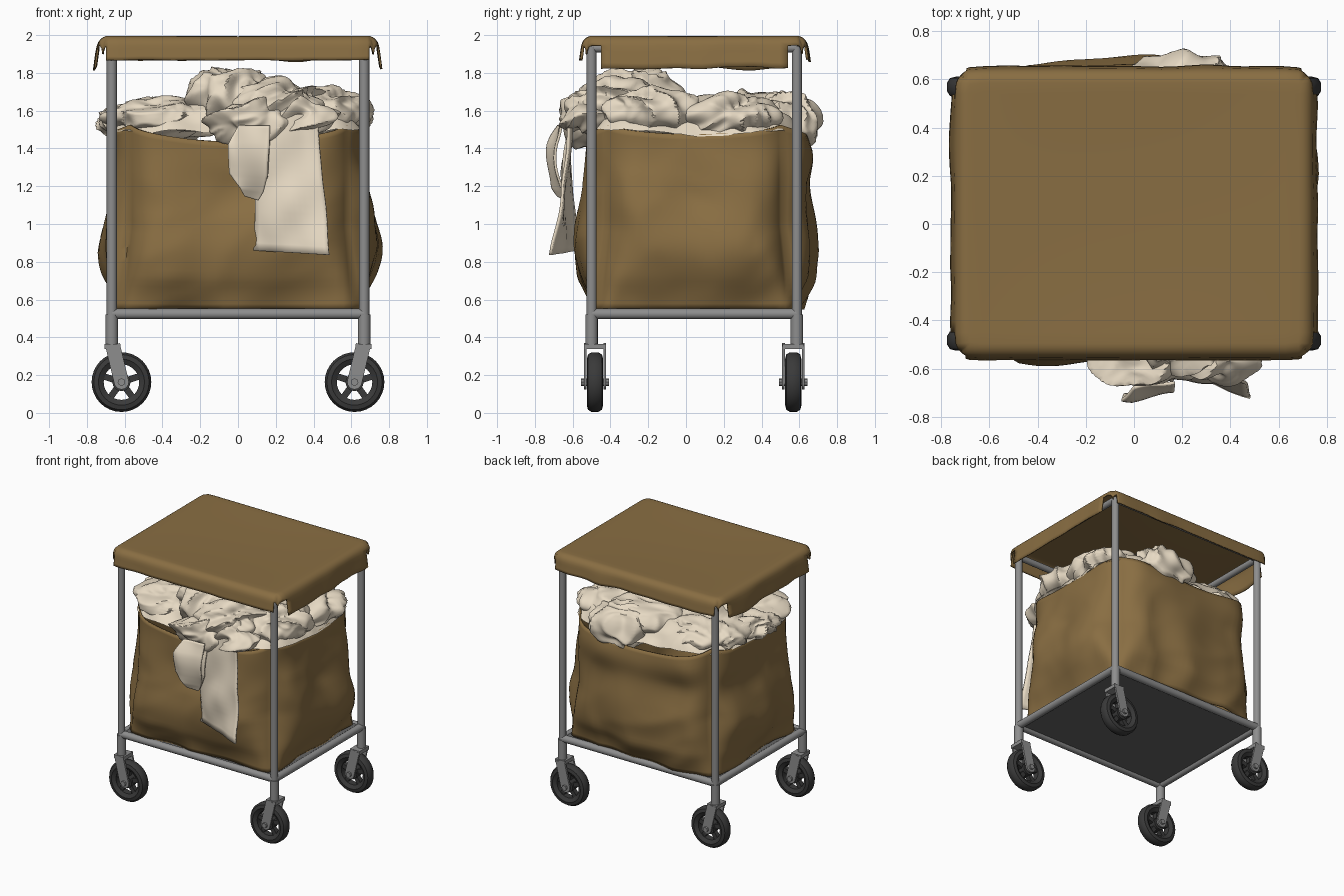
import bpy, bmesh, math, random
from mathutils import Vector, Matrix, noise

if "Cube" in bpy.data.objects:
    bpy.data.objects.remove(bpy.data.objects["Cube"])

random.seed(4)
PX, PY0, PY1 = 0.668, -0.50, 0.587     # post positions
CY = 0.045                             # middle of the cart in y


def material(name, col):
    m = bpy.data.materials.new(name)
    m.diffuse_color = (*col, 1)
    m.use_nodes = True
    m.node_tree.nodes["Principled BSDF"].inputs["Base Color"].default_value = m.diffuse_color
    return m


CANVAS = material("brown_canvas", (0.25, 0.155, 0.055))
CLOTH = material("cream_cloth", (0.80, 0.70, 0.55))
METAL = material("grey_metal", (0.27, 0.27, 0.27))
RUBBER = material("black_rubber", (0.042, 0.042, 0.042))
BOARD = material("dark_board", (0.13, 0.13, 0.13))


def finish(name, bm, mat, angle=40, thick=0):
    me = bpy.data.meshes.new(name)
    bmesh.ops.recalc_face_normals(bm, faces=bm.faces)
    bm.to_mesh(me)
    bm.free()
    ob = bpy.data.objects.new(name, me)
    bpy.context.collection.objects.link(ob)
    me.materials.append(mat)
    bpy.ops.object.select_all(action='DESELECT')
    ob.select_set(True)
    bpy.context.view_layer.objects.active = ob
    bpy.ops.object.shade_smooth_by_angle(angle=math.radians(angle))
    if thick:
        s = ob.modifiers.new("thickness", 'SOLIDIFY')
        s.thickness, s.offset = thick, 0
    return ob


def tube(bm, a, b, r, seg=16):
    a, b = Vector(a), Vector(b)
    d = b - a
    m = Matrix.Translation((a + b) / 2) @ d.to_track_quat('Z', 'Y').to_matrix().to_4x4()
    bmesh.ops.create_cone(bm, cap_ends=True, segments=seg, radius1=r, radius2=r,
                          depth=d.length, matrix=m)


def bar(bm, a, b, wide, deep):
    # flat bar lying in an xz plane, deep along y
    a, b = Vector(a), Vector(b)
    d = (b - a).normalized()
    y = Vector((0, 1, 0))
    m = Matrix((d.cross(y), y, d)).transposed().to_4x4()
    size = Matrix.Diagonal((wide, deep, (b - a).length, 1))
    bmesh.ops.create_cube(bm, size=1, matrix=Matrix.Translation((a + b) / 2) @ m @ size)


def grid(bm, nu, nv, fn, keep=lambda i, j: True, loop=False):
    rows = [[bm.verts.new(fn(i, j)) for i in range(nu)] for j in range(nv)]
    for j in range(nv - 1):
        for i in range(nu if loop else nu - 1):
            if keep(i, j):
                k = (i + 1) % nu
                bm.faces.new((rows[j][i], rows[j][k], rows[j + 1][k], rows[j + 1][i]))
    bmesh.ops.delete(bm, geom=[v for v in bm.verts if not v.link_faces], context='VERTS')


def lathe_y(bm, c, profile, seg=32):
    # closed ring profile of (radius, y) turned about the y axis
    n = len(profile)

    def fn(i, j):
        r, y = profile[j % n]
        a = 2 * math.pi * i / seg
        return (c[0] + r * math.cos(a), c[1] + y, c[2] + r * math.sin(a))
    grid(bm, seg, n + 1, fn, loop=True)
    bmesh.ops.remove_doubles(bm, verts=bm.verts, dist=1e-5)


def round_corner(x, y, ix, iy):
    # pull a square corner outside the inner box ix, iy onto a circle
    dx, dy = max(0, abs(x) - ix), max(0, abs(y) - iy)
    if dx == 0 or dy == 0:
        return x, y
    k = max(dx, dy) / math.hypot(dx, dy)
    return math.copysign(ix + dx * k, x), math.copysign(iy + dy * k, y)


def folds(p, freq, seed):
    # crumpled cloth: warped, long sharp-creased folds
    p = Vector(p) * freq + Vector((seed * 7.3, seed * 3.1, seed * 5.7))
    p = p + 0.8 * noise.noise_vector(p * 0.5)
    a = 0.5 - 2 * abs(noise.noise(Vector((p.x * 1.1, p.y * 0.35, p.z * 0.9))))
    b = 0.5 - 2 * abs(noise.noise(Vector((p.x * 0.8, p.y * 1.9, p.z * 1.5)) + Vector((9, 2, 4))))
    return a + 0.4 * b


# frame: posts, collars, lower and upper rails
bm = bmesh.new()
for x in (-PX, PX):
    for y in (PY0, PY1):
        tube(bm, (x, y, 0.48), (x, y, 1.94), 0.027)
        tube(bm, (x, y, 0.35), (x, y, 0.52), 0.033)
for z, r in ((0.524, 0.028), (1.932, 0.024)):
    for y in (PY0, PY1):
        tube(bm, (-PX, y, z), (PX, y, z), r)
    for x in (-PX, PX):
        tube(bm, (x, PY0, z), (x, PY1, z), r)
finish("tube_frame", bm, METAL)

# bottom board
bm = bmesh.new()
bmesh.ops.create_cube(bm, size=1, matrix=Matrix.Translation((0, CY, 0.53)) @
                      Matrix.Diagonal((1.32, 1.07, 0.024, 1)))
finish("bottom_board", bm, BOARD)

# casters
half = [(0.094, -0.026), (0.122, -0.043), (0.146, -0.037), (0.158, -0.018)]
tyre = half + [(r, -y) for r, y in reversed(half)]
for sx in (-1, 1):
    for label, py, wy in (("front", PY0, -0.482), ("rear", PY1, 0.568)):
        tag = label + ("_left" if sx < 0 else "_right")
        c = Vector((sx * 0.617, wy, 0.163))
        bm = bmesh.new()
        lathe_y(bm, c, tyre)
        finish("tyre_" + tag, bm, RUBBER)
        bm = bmesh.new()
        tube(bm, c - Vector((0, 0.035, 0)), c + Vector((0, 0.035, 0)), 0.048)
        for k in range(5):
            a = 2 * math.pi * k / 5 + math.pi / 2
            d = Vector((math.cos(a), 0, math.sin(a)))
            bar(bm, c + d * 0.03, c + d * 0.106, 0.034, 0.036)
        finish("spokes_" + tag, bm, RUBBER)
        bm = bmesh.new()
        top = Vector((sx * 0.664, wy, 0.36))
        for s in (-1, 1):
            o = Vector((0, s * 0.052, 0))
            bar(bm, top + o, c + o, 0.078, 0.014)
            tube(bm, c + o * 0.87, c + o * 1.13, 0.039)
        bar(bm, top - Vector((0, 0, 0.022)), top + Vector((0, 0, 0.006)), 0.085, 0.115)
        tube(bm, c - Vector((0, 0.075, 0)), c + Vector((0, 0.075, 0)), 0.02, 8)
        finish("fork_" + tag, bm, METAL)

# canvas bag: soft-cornered walls that bulge between the posts, with a sagging rim
N, V = 32, 32
HX, HY = 0.635, 0.518
outs = [(0, -1), (1, 0), (0, 1), (-1, 0)]
quad = [(-HX, -HY), (HX, -HY), (HX, HY), (-HX, HY)]
SAG = (0.09, 0.05, 0.09, 0.05)
BULGE = (0.08, 0.085, 0.115, 0.075)


def bag_point(i, j):
    side, t, v = i // N, (i % N) / N, j / (V - 1)
    (x0, y0), (x1, y1) = quad[side], quad[(side + 1) % 4]
    s = 2 * t - 1
    x, y = x0 + (x1 - x0) * t, y0 + (y1 - y0) * t
    top = 1.525 - SAG[side] * (1 - s * s)
    z = 0.55 + (top - 0.55) * v
    r = 0.07 + 0.15 * min(1, v * 2.2)
    x, y = round_corner(x, y, HX - r, HY - r)
    belly = math.exp(-((v - 0.38) / 0.3) ** 2)
    shape = 0.55 + 0.45 * belly if side in (0, 2) else 0.12 + 0.88 * belly
    if side == 2:
        shape += 0.3 * math.exp(-((v - 0.88) / 0.13) ** 2)
    d = BULGE[side] * (1 - s ** 4) * shape * min(1, 0.3 + v * 4)
    d += (0.045 * noise.noise(Vector((x, y, z)) * 3.0) + 0.018 * folds((x, y, z), 2.6, 2)) \
        * (1 - s ** 8) * min(1, 0.2 + 3 * (1 - v))
    return (x + outs[side][0] * d, CY + y + outs[side][1] * d, z)


bm = bmesh.new()
grid(bm, 4 * N, V, bag_point, loop=True)
finish("canvas_bag", bm, CANVAS, 50, 0.012)

# canopy: sheet that rolls over the frame edges into four flaps, slit at the corners
EX, EY, R = 0.685, 0.54, 0.055
SLOPE = math.radians(82)
over = [0.0, 0.015, 0.03, 0.045, 0.06, 0.079]


def axis(edge, drop, n=24):
    e = over + [0.079 + drop * k / 4 for k in (1, 2, 3, 4)]
    return ([-edge - q for q in reversed(e)] +
            [-edge + 2 * edge * k / n for k in range(1, n)] + [edge + q for q in e])


ax, ay = axis(EX, 0.12), axis(EY, 0.078)


def roll(p, edge):
    e = abs(p) - edge
    if e <= 0:
        return p, 0
    a = min(e / R, SLOPE)
    rest = max(0, e - R * SLOPE)
    out = edge + R * math.sin(a) + rest * math.cos(SLOPE)
    return math.copysign(out, p), R * (1 - math.cos(a)) + rest * math.sin(SLOPE)


def canopy_point(i, j):
    (x, dx), (y, dy) = roll(ax[i], EX), roll(ay[j], EY)
    x, y = round_corner(x, y, EX - 0.02, EY - 0.02)
    n = noise.noise(Vector((x * 5, y * 5, 3)))
    w = min(1, (dx + dy) * 12)
    z = 1.992 - (dx + dy) * (1 + 0.12 * n)
    z -= 0.014 * (1 - (x / 0.76) ** 2) * (1 - (y / 0.61) ** 2)
    return (x * (1 + 0.015 * n * w), CY + y * (1 + 0.015 * n * w), z)


def canopy_keep(i, j):
    ex = max(abs(ax[i]), abs(ax[i + 1])) - EX
    ey = max(abs(ay[j]), abs(ay[j + 1])) - EY
    return not ((ex > 0.08 and ey > -0.03) or (ey > 0.08 and ex > 0.02))


bm = bmesh.new()
grid(bm, len(ax), len(ay), canopy_point, canopy_keep)
finish("canopy", bm, CANVAS, 50, 0.01)


# laundry heap filling the bag
def heap_point(i, j):
    a, t = 2 * math.pi * i / 120, 0.02 + 0.98 * j / 36
    ca, sa = math.cos(a), math.sin(a)
    k = (abs(ca / 0.66) ** 4.5 + abs(sa / 0.56) ** 4.5) ** (-1 / 4.5)
    x, y = ca * k * t, CY + sa * k * t
    h = 0.11 + 0.10 * math.exp(-((x + 0.02) ** 2 + (y + 0.25) ** 2) / 0.08)
    h += 0.05 * math.exp(-((x - 0.1) ** 2 + (y - 0.4) ** 2) / 0.06)
    z = 1.46 + h * (1 - t ** 8) + 0.06 * abs(ca * sa) * t
    f = folds((x, y, z), 4.5, 1)
    g = 0.02 * f * t ** 4
    return (x + ca * g, y + sa * g, z + 0.06 * f * (1 - 0.6 * t ** 8))


bm = bmesh.new()
grid(bm, 120, 37, heap_point, loop=True)
bmesh.ops.holes_fill(bm, edges=[e for e in bm.edges if e.is_boundary][:120])
finish("laundry_heap", bm, CLOTH, 50)

# crumpled bundles on top: centre, half sizes
bundles = [((-0.04, -0.27, 1.66), (0.22, 0.24, 0.16)), ((0.22, -0.36, 1.63), (0.27, 0.24, 0.12)),
           ((0.08, -0.56, 1.54), (0.24, 0.14, 0.11)), ((0.36, -0.52, 1.57), (0.15, 0.14, 0.09)),
           ((-0.40, -0.20, 1.56), (0.30, 0.26, 0.09)), ((-0.38, 0.26, 1.55), (0.30, 0.28, 0.11)),
           ((0.18, 0.54, 1.54), (0.24, 0.17, 0.14)), ((0.10, 0.36, 1.59), (0.28, 0.24, 0.11)),
           ((0.47, 0.22, 1.57), (0.22, 0.28, 0.11)), ((0.48, -0.16, 1.59), (0.22, 0.26, 0.11)),
           ((-0.60, 0.0, 1.54), (0.13, 0.3, 0.07))]
for n, (c, size) in enumerate(bundles):
    bm = bmesh.new()
    bmesh.ops.create_icosphere(bm, subdivisions=5, radius=1)
    turn = Matrix.Rotation(random.uniform(0, 3.1), 3, 'Z')
    for v in bm.verts:
        q = Vector(v.co[k] * size[k] for k in range(3))
        d = q.normalized() * 0.06 * folds(turn @ q, 6.0, n + 3)
        v.co = Vector(c) + q + d
    finish("laundry_bundle_%d" % (n + 1), bm, CLOTH, 50)


# cloths hanging over the front rim: path of (z, x left, x right, y left, y right)
def hanging(name, path, ripple, seed):
    def fn(i, j):
        s, f = i / 14, j / 28 * (len(path) - 1)
        k = min(int(f), len(path) - 2)
        z, xl, xr, yl, yr = [a + (b - a) * (f - k) for a, b in zip(path[k], path[k + 1])]
        x, y = xl + (xr - xl) * s, yl + (yr - yl) * s
        w = noise.noise(Vector((x * 7, seed, z * 4)))
        return (x + 0.01 * w, y + ripple * w, z - 0.03 * s * f / len(path))
    bm = bmesh.new()
    grid(bm, 15, 29, fn)
    finish(name, bm, CLOTH, 40, 0.014)


hanging("hanging_towel", [(1.62, 0.14, 0.42, -0.5, -0.5), (1.58, 0.13, 0.42, -0.60, -0.62),
                          (1.42, 0.11, 0.43, -0.61, -0.63), (1.15, 0.09, 0.46, -0.61, -0.66),
                          (0.86, 0.08, 0.49, -0.59, -0.70)], 0.025, 1)
hanging("hanging_sleeve_front", [(1.52, 0.0, 0.17, -0.68, -0.66), (1.42, -0.05, 0.17, -0.72, -0.67),
                                 (1.27, -0.05, 0.16, -0.73, -0.67), (1.19, 0.01, 0.13, -0.71, -0.67),
                                 (1.15, 0.03, 0.10, -0.69, -0.67)], 0.05, 5)
hanging("hanging_sleeve_back", [(1.52, 0.0, 0.17, -0.60, -0.62), (1.40, -0.04, 0.17, -0.62, -0.63),
                                (1.27, -0.03, 0.16, -0.65, -0.64), (1.16, 0.03, 0.11, -0.67, -0.65)], 0.03, 8)
